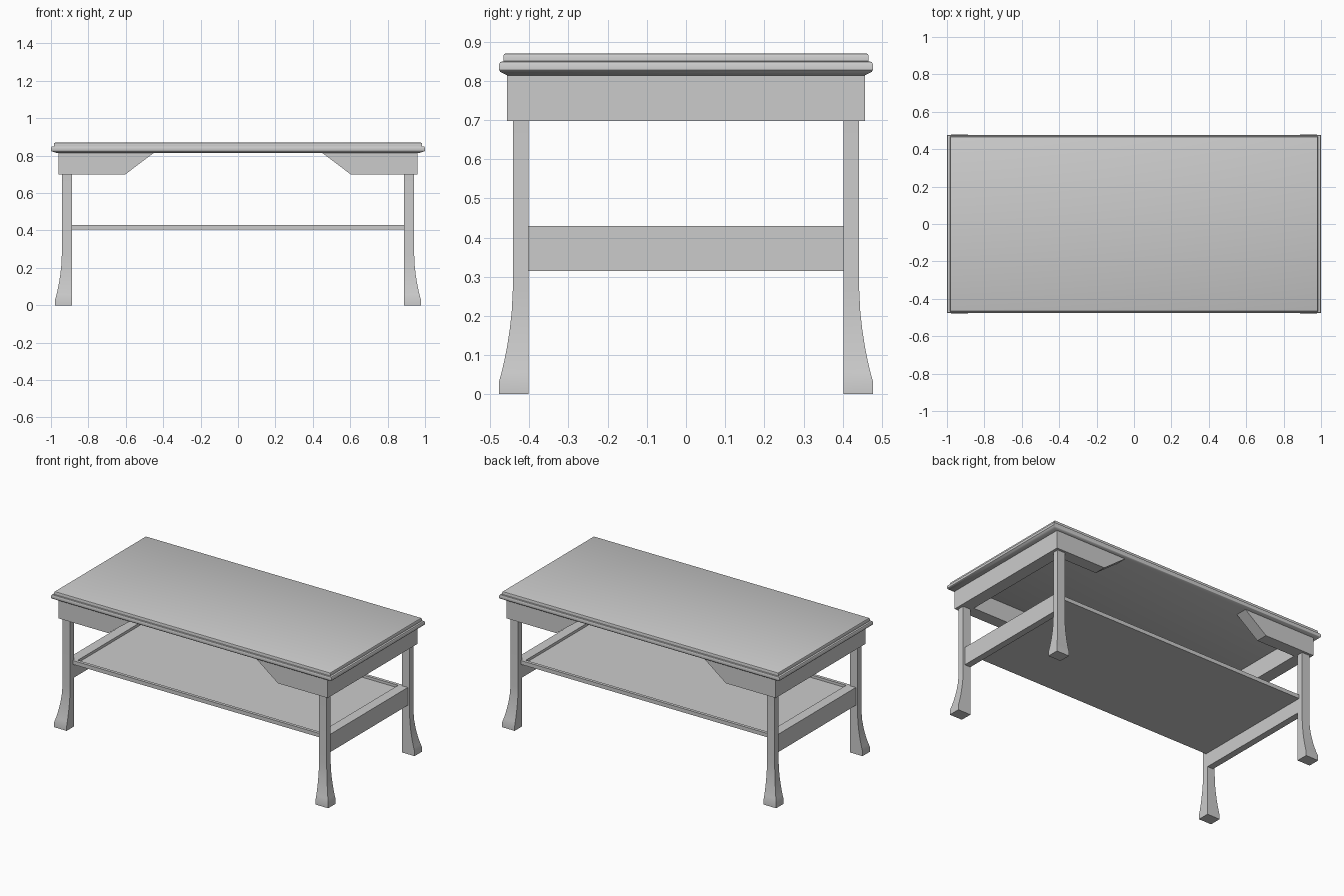
import bpy, bmesh, math

if "Cube" in bpy.data.objects:
    bpy.data.objects.remove(bpy.data.objects["Cube"])


def finish(bm, name, smooth=False):
    bmesh.ops.recalc_face_normals(bm, faces=bm.faces)
    me = bpy.data.meshes.new(name)
    bm.to_mesh(me)
    bm.free()
    ob = bpy.data.objects.new(name, me)
    bpy.context.collection.objects.link(ob)
    if smooth:
        bpy.ops.object.select_all(action='DESELECT')
        ob.select_set(True)
        bpy.context.view_layer.objects.active = ob
        bpy.ops.object.shade_smooth_by_angle(angle=math.radians(35))
    return ob


def loft(name, rings, smooth=False):
    """Stack rectangles (x0, x1, y0, y1, z) into a closed solid."""
    bm = bmesh.new()
    loops = [[bm.verts.new(p) for p in ((x0, y0, z), (x1, y0, z), (x1, y1, z), (x0, y1, z))]
             for x0, x1, y0, y1, z in rings]
    for a, b in zip(loops, loops[1:]):
        for i in range(4):
            j = (i + 1) % 4
            bm.faces.new((a[i], a[j], b[j], b[i]))
    bm.faces.new(loops[0])
    bm.faces.new(loops[-1])
    return finish(bm, name, smooth)


def box(name, x0, x1, y0, y1, z0, z1):
    return loft(name, [(x0, x1, y0, y1, z0), (x0, x1, y0, y1, z1)])


def extrude_xz(name, pts, y0, y1):
    """Extrude an x-z outline along y."""
    bm = bmesh.new()
    face = bm.faces.new([bm.verts.new((x, y0, z)) for x, z in pts])
    ext = bmesh.ops.extrude_face_region(bm, geom=[face])
    for v in ext['geom']:
        if isinstance(v, bmesh.types.BMVert):
            v.co.y = y1
    return finish(bm, name)


# table top: moulded edge given as (inset, z)
EDGE = [(0.03, 0.814), (0.018, 0.818), (0.004, 0.823), (0, 0.828), (0, 0.842),
        (0.004, 0.848), (0.015, 0.850), (0.015, 0.862), (0.018, 0.868), (0.024, 0.870)]
loft("table_top", [(-1 + d, 1 - d, -0.477 + d * 0.7, 0.477 - d * 0.7, z) for d, z in EDGE], True)

# leg flare: (outward offset, z)
FLARE = [(0.036, 0), (0.036, 0.03), (0.029, 0.055), (0.022, 0.085), (0.015, 0.12),
         (0.008, 0.165), (0.003, 0.21), (0, 0.27), (0, 0.70)]

for sx, side in ((-1, "left"), (1, "right")):
    for sy, end in ((-1, "front"), (1, "back")):
        # flared leg
        loft(f"{end}_{side}_leg",
             [(sx * 0.888, sx * (0.942 + o), sy * 0.402, sy * (0.442 + o), z) for o, z in FLARE], True)
        # corner apron bracket with sloped inner end
        extrude_xz(f"{end}_{side}_apron_bracket",
                   [(sx * 0.96, 0.698), (sx * 0.605, 0.698), (sx * 0.45, 0.815), (sx * 0.96, 0.815)],
                   sy * 0.457, sy * 0.38)
    # side apron and lower side rail
    box(f"{side}_apron", sx * 0.88, sx * 0.96, -0.38, 0.38, 0.698, 0.815)
    box(f"{side}_rail", sx * 0.888, sx * 0.93, -0.402, 0.402, 0.315, 0.43)
    # shelf lip along the side
    box(f"{side}_shelf_lip", sx * 0.866, sx * 0.888, -0.415, 0.415, 0.405, 0.43)

# shelf panel with front and back lips
box("shelf_panel", -0.866, 0.866, -0.395, 0.395, 0.405, 0.413)
for sy, end in ((-1, "front"), (1, "back")):
    box(f"{end}_shelf_lip", -0.866, 0.866, sy * 0.395, sy * 0.415, 0.405, 0.43)
